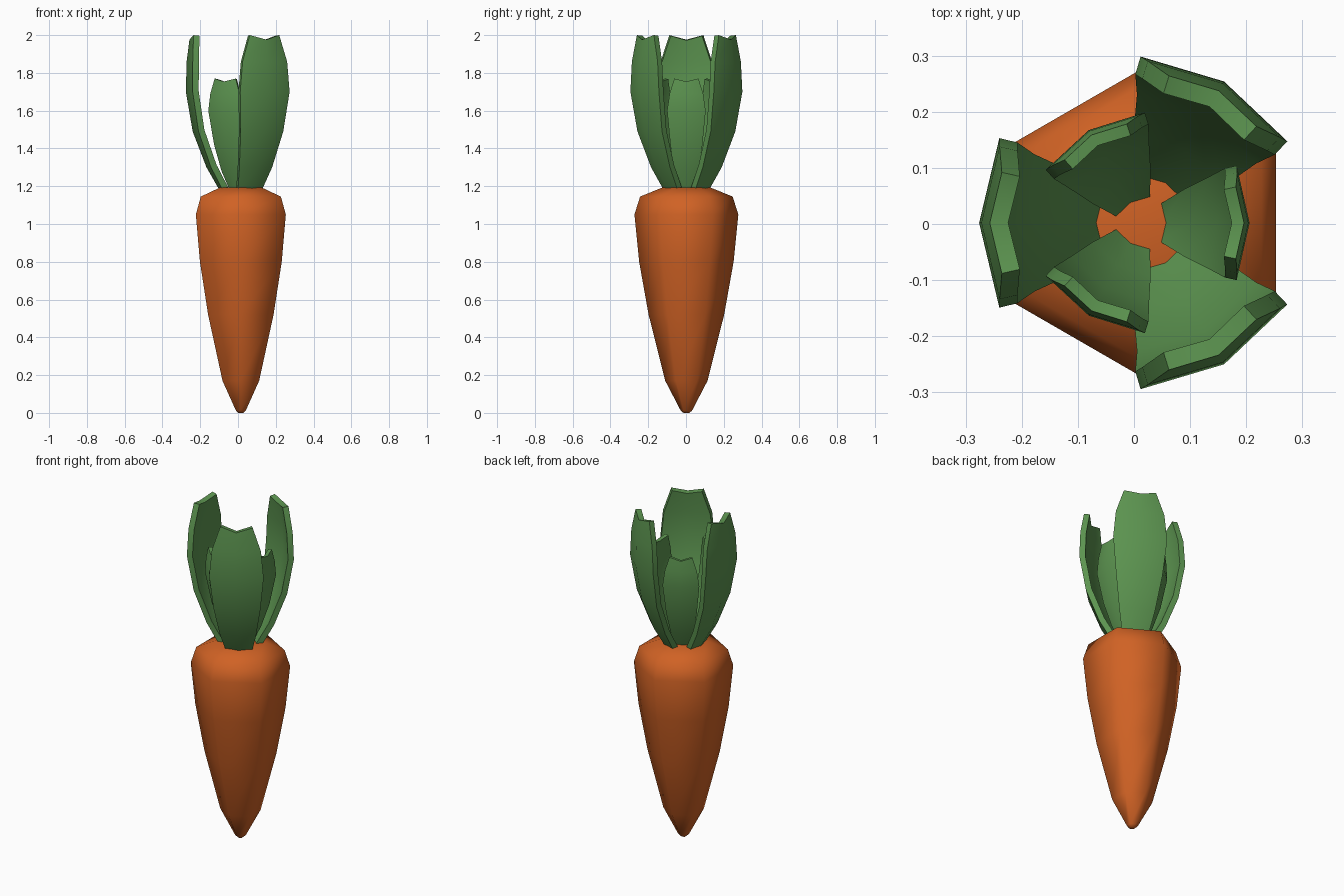
import bpy, bmesh, math
from mathutils import Matrix

if "Cube" in bpy.data.objects:
    bpy.data.objects.remove(bpy.data.objects["Cube"])


def material(name, rgb):
    m = bpy.data.materials.new(name)
    m.diffuse_color = (*rgb, 1)
    m.use_nodes = True
    m.node_tree.nodes["Principled BSDF"].inputs["Base Color"].default_value = m.diffuse_color
    return m


ORANGE = material("carrot orange", (0.63, 0.122, 0.018))
GREEN = material("leaf green", (0.107, 0.296, 0.08))
CX, CY = 0.015, 0.002


def make_object(name, bm, mat):
    me = bpy.data.meshes.new(name)
    bm.to_mesh(me)
    bm.free()
    me.materials.append(mat)
    ob = bpy.data.objects.new(name, me)
    bpy.context.collection.objects.link(ob)
    bpy.ops.object.select_all(action='DESELECT')
    ob.select_set(True)
    bpy.context.view_layer.objects.active = ob
    return ob


# Root: six-sided profile, (radius, z)
profile = [(0.015, 0), (0.03, 0.012), (0.112, 0.17), (0.2, 0.52), (0.25, 0.8),
           (0.275, 1.05), (0.245, 1.145), (0.13, 1.192)]
bm = bmesh.new()
rings = []
for r, z in profile:
    angles = [math.radians(30 + 60 * i) for i in range(6)]
    rings.append([bm.verts.new((CX + r * math.cos(a), CY + r * math.sin(a), z)) for a in angles])
for lo, hi in zip(rings, rings[1:]):
    for i in range(6):
        j = (i + 1) % 6
        bm.faces.new((lo[i], lo[j], hi[j], hi[i]))
bm.faces.new(rings[0][::-1])
bm.faces.new(rings[-1])
make_object("carrot_root", bm, ORANGE)
bpy.ops.object.shade_smooth()


# Leaf: cupped blade of three columns with a notched tip, rows of (z, radius, half width)
def leaf(name, rows, angle, camber, notch, thickness):
    bm = bmesh.new()
    grid = []
    for k, (z, r, w) in enumerate(rows):
        drop = notch if k == len(rows) - 1 else 0
        bend = camber * w / rows[-3][2]
        grid.append([bm.verts.new(p) for p in
                     ((r - bend, -w, z), (r, 0, z - drop), (r - bend, w, z))])
    for lo, hi in zip(grid, grid[1:]):
        for i in range(2):
            bm.faces.new((lo[i], lo[i + 1], hi[i + 1], hi[i]))
    bm.transform(Matrix.Translation((CX, CY, 0)) @ Matrix.Rotation(math.radians(angle), 4, 'Z'))
    ob = make_object(name, bm, GREEN)
    mod = ob.modifiers.new("thickness", 'SOLIDIFY')
    mod.thickness = thickness
    mod.offset = -1
    bpy.ops.object.modifier_apply(modifier=mod.name)
    bpy.ops.object.shade_smooth_by_angle(angle=math.radians(40))


large = [(1.165, 0.105, 0.07), (1.3, 0.182, 0.1), (1.49, 0.255, 0.13),
         (1.7, 0.291, 0.151), (1.86, 0.287, 0.136), (2.0, 0.272, 0.09)]
small = [(1.17, 0.056, 0.036), (1.28, 0.108, 0.064), (1.42, 0.155, 0.085),
         (1.6, 0.191, 0.102), (1.69, 0.189, 0.089), (1.77, 0.181, 0.064)]
for n, a in enumerate((60, 180, 300)):
    leaf(f"outer_leaf_{n + 1}", large, a, 0.036, 0.024, 0.033)
    leaf(f"inner_leaf_{n + 1}", small, a + 60, 0.023, 0.016, 0.022)
